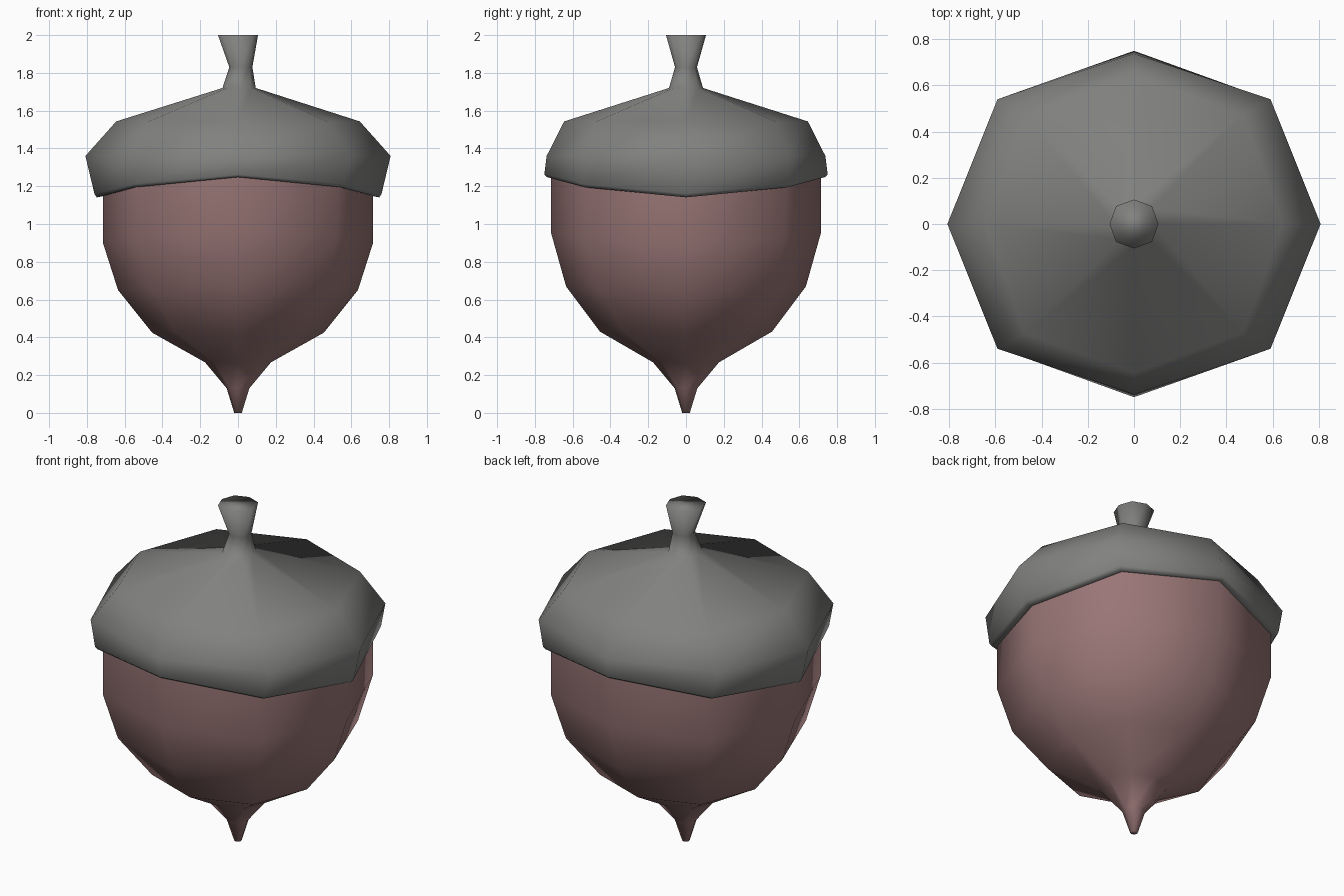
import bpy, bmesh
from math import cos, sin, tau

if "Cube" in bpy.data.objects:
    bpy.data.objects.remove(bpy.data.objects["Cube"])

SIDES = 8


def lathe(name, rings, color, diag=1.035):
    """Loft 8-sided rings given bottom to top: (rx, ry, z at x axis, z at y axis, x shift).
    The odd (diagonal) corners are pushed out slightly by diag."""
    bm = bmesh.new()
    loops = []
    for rx, ry, zx, zy, dx in rings:
        loop = []
        for i in range(SIDES):
            c, s = cos(tau * i / SIDES), sin(tau * i / SIDES)
            k = diag if i % 2 else 1
            loop.append(bm.verts.new((k * rx * c + dx, k * ry * s, zx * c * c + zy * s * s)))
        loops.append(loop)
    for a, b in zip(loops, loops[1:]):
        for i in range(SIDES):
            j = (i + 1) % SIDES
            bm.faces.new((a[i], a[j], b[j], b[i]))
    # close the end that is a small tip or stem top; wide ends stay open inside
    for loop, ring in ((loops[0][::-1], rings[0]), (loops[-1], rings[-1])):
        if ring[0] < 0.3:
            bm.faces.new(loop)
    for f in bm.faces:
        f.smooth = True
    mesh = bpy.data.meshes.new(name)
    bm.to_mesh(mesh)
    bm.free()
    obj = bpy.data.objects.new(name, mesh)
    bpy.context.collection.objects.link(obj)
    mat = bpy.data.materials.new(name + "_colour")
    mat.diffuse_color = color
    mat.use_nodes = True
    mat.node_tree.nodes["Principled BSDF"].inputs["Base Color"].default_value = mat.diffuse_color
    mesh.materials.append(mat)
    return obj


# Nut: pointed tip, rounded body, top edge tucked under the cap
lathe("nut", [
    (0.02, 0.02, 0.0, 0.0, 0),
    (0.06, 0.06, 0.13, 0.13, 0),
    (0.175, 0.175, 0.268, 0.268, 0),
    (0.455, 0.455, 0.425, 0.43, 0),
    (0.635, 0.635, 0.65, 0.67, 0),
    (0.715, 0.715, 0.90, 0.955, 0),
    (0.715, 0.715, 1.18, 1.28, 0),
], (0.32, 0.18, 0.18, 1))

# Cap with a wavy bevelled rim, inward lip, and stem flaring at the top
lathe("cap_and_stem", [
    (0.70, 0.70, 1.15, 1.252, 0),
    (0.748, 0.735, 1.141, 1.248, 0),
    (0.76, 0.75, 1.16, 1.262, 0),
    (0.808, 0.738, 1.36, 1.36, 0),
    (0.645, 0.645, 1.543, 1.543, 0),
    (0.088, 0.09, 1.72, 1.72, 0.006),
    (0.061, 0.058, 1.83, 1.83, 0.015),
    (0.106, 0.106, 2.0, 2.0, 0),
], (0.22, 0.22, 0.215, 1))
